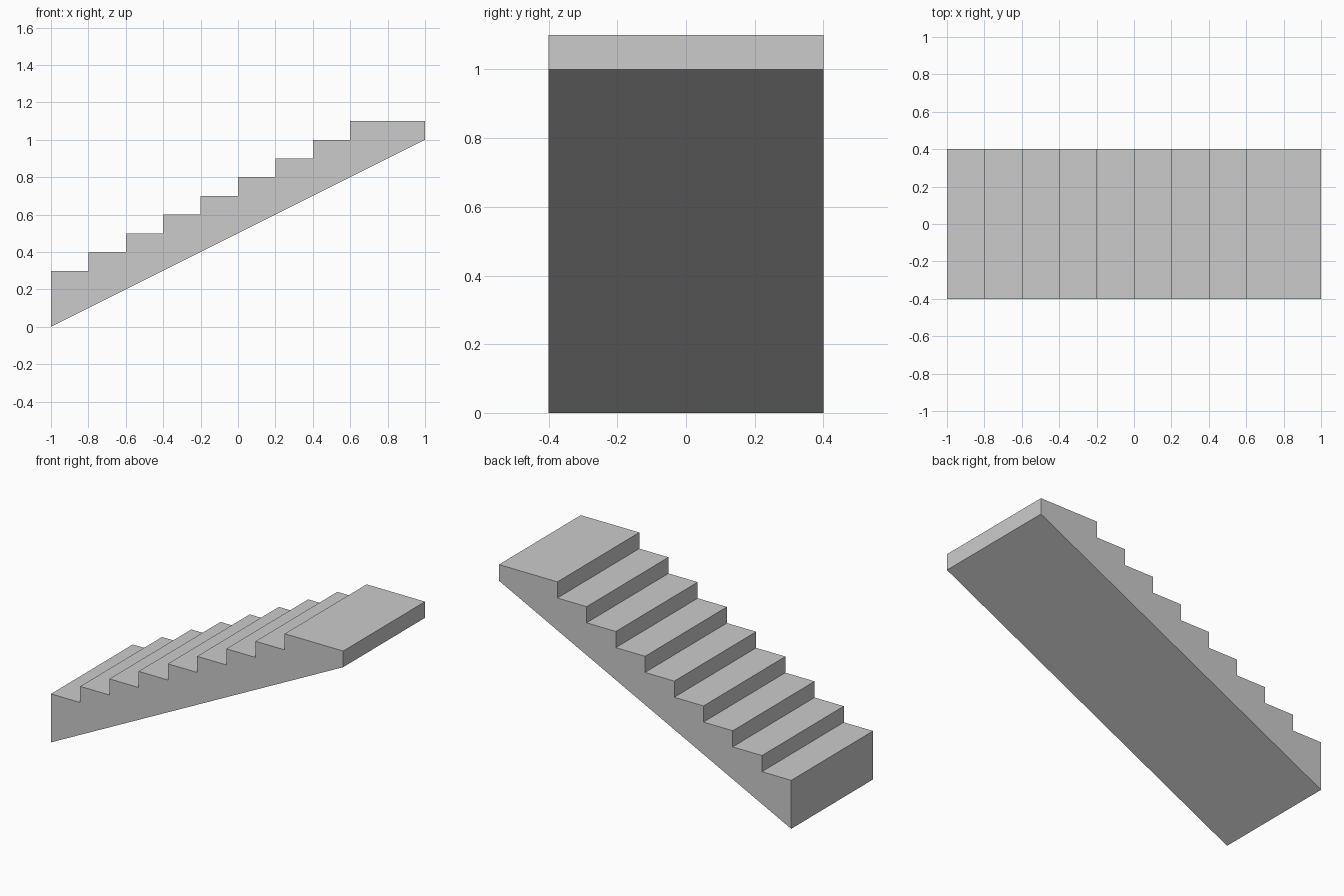
import bpy
import bmesh

cube = bpy.data.objects.get("Cube")
if cube:
    bpy.data.objects.remove(cube, do_unlink=True)

STEPS = 8
TREAD, RISER = 0.2, 0.1
HALF_WIDTH = 0.4

# Plain grey material
grey = bpy.data.materials.new("light grey")
grey.use_nodes = True
colour = (0.6, 0.6, 0.6, 1)
grey.diffuse_color = colour
grey.node_tree.nodes["Principled BSDF"].inputs["Base Color"].default_value = colour

# Side profile: sloping underside, top landing, then stepped treads
profile = [(-1, 0), (1, 1), (1, 1.1)]
for i in reversed(range(STEPS)):
    x = -1 + TREAD * (i + 1)
    z = 0.3 + RISER * i
    profile += [(x, z + RISER), (x, z)]
profile.append((-1, 0.3))

# Extrude the profile across the width of the flight
bm = bmesh.new()
side = bm.faces.new([bm.verts.new((x, -HALF_WIDTH, z)) for x, z in profile])
result = bmesh.ops.extrude_face_region(bm, geom=[side], use_keep_orig=True)
moved = [v for v in result["geom"] if isinstance(v, bmesh.types.BMVert)]
bmesh.ops.translate(bm, verts=moved, vec=(0, 2 * HALF_WIDTH, 0))
bmesh.ops.recalc_face_normals(bm, faces=bm.faces)

mesh = bpy.data.meshes.new("stair_flight")
bm.to_mesh(mesh)
bm.free()
mesh.materials.append(grey)
stairs = bpy.data.objects.new("stair_flight", mesh)
bpy.context.collection.objects.link(stairs)
